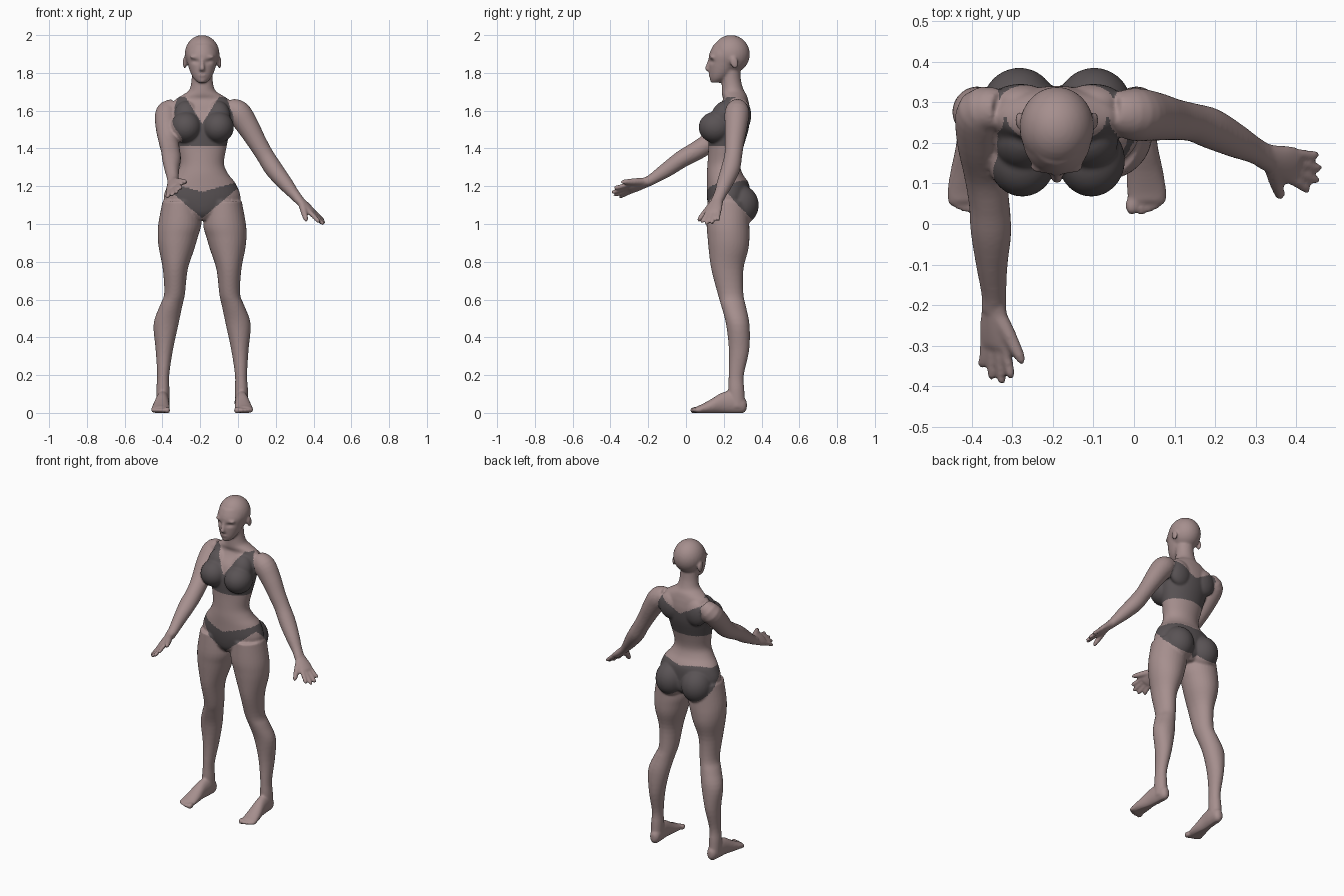
import bpy, bmesh, math
from mathutils import Vector, Matrix
from mathutils.geometry import intersect_point_line

CX = -0.19                     # the body's own centre line
X, Y, Z = Vector((1, 0, 0)), Vector((0, 1, 0)), Vector((0, 0, 1))
bm = bmesh.new()


def smooth_rings(rings, steps=4):
    """Catmull-Rom through (x, y, z, half width, half depth) rings."""
    p = [rings[0]] + list(rings) + [rings[-1]]
    out = []
    for i in range(1, len(p) - 2):
        for k in range(steps):
            t = k / steps
            out.append([0.5 * (2 * b + (c - a) * t + (2 * a - 5 * b + 4 * c - d) * t * t
                               + (3 * b - a - 3 * c + d) * t ** 3)
                        for a, b, c, d in zip(*p[i - 1:i + 3])])
    return out + [list(rings[-1])]


def tube(rings, side=X, axis=None, cx=0.0, sign=1, n=24):
    """Closed loft of ellipses; axis fixes the ring direction."""
    rs = smooth_rings(rings)
    loops = []
    for i, r in enumerate(rs):
        c = Vector(r[:3])
        a, b = max(r[3], 0.002), max(r[4], 0.002)
        t = axis or (Vector(rs[min(i + 1, len(rs) - 1)][:3]) - Vector(rs[max(i - 1, 0)][:3])).normalized()
        s = (side - t * side.dot(t)).normalized()
        f = t.cross(s)
        loop = []
        for k in range(n):
            w = 2 * math.pi * k / n
            v = c + s * a * math.cos(w) + f * b * math.sin(w)
            loop.append(bm.verts.new((cx + sign * v.x, v.y, v.z)))
        loops.append(loop)
    faces = [bm.faces.new(loops[0]), bm.faces.new(loops[-1])]
    for p, q in zip(loops, loops[1:]):
        for k in range(n):
            faces.append(bm.faces.new((p[k], p[(k + 1) % n], q[(k + 1) % n], q[k])))
    bmesh.ops.recalc_face_normals(bm, faces=faces)


def ball(u, y, z, rx, ry, rz, tilt=0.0):
    """Ellipsoid, mirrored across the centre line when off it."""
    for s in ((1, -1) if u else (1,)):
        m = Matrix.Translation((CX + s * u, y, z)) @ Matrix.Rotation(tilt, 4, 'X') @ Matrix.Diagonal((rx, ry, rz, 1))
        bmesh.ops.create_uvsphere(bm, u_segments=28, v_segments=18, radius=1, matrix=m)


def hand(wrist, tip, side, thumb_tip):
    """Palm, four fingers and thumb; side points toward the thumb."""
    w, e, th = Vector(wrist), Vector(tip), Vector(thumb_tip)
    length = (e - w).length
    d = (e - w).normalized()
    s = (side - d * side.dot(d)).normalized()
    at = lambda f, o=0.0: w + d * length * f + s * o
    palm = [(-0.1, 0.030, 0.024), (0.12, 0.036, 0.023), (0.34, 0.044, 0.021), (0.52, 0.044, 0.017), (0.57, 0.036, 0.01)]
    tube([(*at(f), a, b) for f, a, b in palm], side=s)
    for off, reach in ((0.034, 0.93), (0.012, 1.02), (-0.011, 0.99), (-0.033, 0.87)):
        tube([(*at(0.42, off * 0.9), 0.013, 0.013), (*at(0.7, off * 1.1), 0.0125, 0.0125),
              (*at(reach - 0.06, off * 1.3), 0.011, 0.011), (*at(reach, off * 1.32), 0.004, 0.004)], side=s, n=12)
    base = at(0.15, 0.018)
    ring = lambda f, r: (*base.lerp(th, f), r, r)
    tube([ring(0, 0.02), ring(0.45, 0.018), ring(0.88, 0.0125), ring(1, 0.004)], side=d, n=12)


# torso and neck
torso = [(1.02, .225, .05, .07), (1.06, .23, .15, .105), (1.13, .225, .203, .113), (1.21, .222, .18, .112),
         (1.265, .205, .138, .095), (1.32, .2, .116, .086), (1.40, .21, .128, .092), (1.50, .225, .148, .106),
         (1.58, .24, .158, .1), (1.63, .257, .155, .078), (1.66, .262, .14, .066), (1.685, .255, .10, .065),
         (1.71, .247, .068, .058), (1.76, .24, .056, .051), (1.82, .235, .055, .052)]
tube([(0, y, z, a, b) for z, y, a, b in torso], axis=Z, cx=CX, n=40)
ball(.085, .157, 1.512, .083, .09, .083)           # breasts
ball(.082, .195, 1.57, .068, .062, .085, -0.35)    # upper chest
ball(.092, .286, 1.10, .094, .099, .106)           # buttocks
ball(.09, .30, 1.575, .075, .045, .085)            # shoulder blades

# head
ball(0, .238, 1.899, .092, .1, .101)
face = [(1.748, .16, .022, .026), (1.768, .172, .043, .045), (1.80, .188, .061, .065), (1.85, .205, .077, .084),
        (1.90, .215, .085, .092), (1.95, .226, .07, .08)]
tube([(0, y, z, a, b) for z, y, a, b in face], axis=Z, cx=CX, n=32)
tube([(0, .128, 1.875, .009, .01), (0, .119, 1.845, .011, .012), (0, .113, 1.82, .015, .013),
      (0, .122, 1.808, .012, .008)], axis=Z, cx=CX, n=14)           # nose
ball(0, .131, 1.788, .024, .011, .010)             # lips
ball(0, .145, 1.762, .022, .018, .014)             # chin
ball(.036, .142, 1.884, .03, .018, .010)           # brows
ball(.092, .255, 1.855, .010, .021, .033, 0.2)     # ears

# legs and feet, mirrored
leg = [(.115, .222, 1.12, .095, .108), (.119, .222, 1.0, .113, .113), (.129, .225, .93, .106, .111),
       (.135, .225, .865, .093, .105), (.142, .219, .76, .066, .085), (.146, .236, .63, .055, .068),
       (.165, .252, .565, .060, .065), (.191, .274, .47, .066, .062), (.20, .281, .335, .046, .054),
       (.206, .266, .2, .032, .040), (.208, .266, .12, .035, .043), (.208, .27, .03, .034, .044)]
foot = [(.205, .322, .04, .012, .02), (.205, .303, .042, .030, .043), (.207, .25, .056, .035, .06),
        (.212, .19, .052, .037, .055), (.217, .13, .033, .045, .038), (.221, .08, .02, .049, .024),
        (.222, .055, .017, .045, .017)]
for sg in (1, -1):
    tube(leg, axis=Z, cx=CX, sign=sg, n=32)
    tube(foot, axis=Y, cx=CX, sign=sg)
for u, y, r in ((.185, .046, .018), (.208, .044, .013), (.227, .050, .012), (.244, .058, .012), (.259, .068, .012)):
    ball(u, y, .014, r * .9, .024, r)              # toes

# arms: one hanging outward, one reaching forward
tube([(-.05, .275, 1.615, .05, .05), (0, .27, 1.59, .065, .066), (.05, .265, 1.52, .06, .060),
      (.10, .257, 1.435, .051, .051), (.145, .25, 1.36, .047, .047), (.19, .235, 1.29, .05, .048),
      (.25, .205, 1.215, .042, .040), (.295, .182, 1.16, .033, .030), (.33, .163, 1.12, .032, .024)], side=Y)
hand((.325, .165, 1.125), (.457, .122, 1.0), Vector((-.25, -.95, -.1)), (.362, .062, 1.015))
tube([(-.33, .28, 1.615, .05, .05), (-.372, .275, 1.588, .064, .062), (-.377, .21, 1.52, .06, .06),
      (-.367, .13, 1.438, .053, .053), (-.357, .055, 1.387, .05, .05), (-.352, -.02, 1.345, .05, .046),
      (-.35, -.1, 1.289, .039, .040), (-.345, -.17, 1.243, .031, .030), (-.345, -.21, 1.22, .031, .025)])
hand((-.345, -.20, 1.225), (-.338, -.388, 1.158), Vector((.7, .1, .6)), (-.272, -.345, 1.222))

# fuse the parts into one skin
mesh = bpy.data.meshes.new("parts")
bm.to_mesh(mesh)
bm.free()
body = bpy.data.objects.new("body", mesh)
bpy.context.collection.objects.link(body)
rem = body.modifiers.new("fuse", 'REMESH')
rem.mode = 'VOXEL'
rem.voxel_size = 0.0065
sm = body.modifiers.new("soften", 'SMOOTH')
sm.factor, sm.iterations = 0.5, 5
dg = bpy.context.evaluated_depsgraph_get()
skin_mesh = bpy.data.meshes.new_from_object(body.evaluated_get(dg))
body.modifiers.clear()
body.data = skin_mesh
skin_mesh.name = "body"
bpy.data.meshes.remove(mesh)

# eye sockets, and flat soles on the ground
for v in skin_mesh.vertices:
    u = abs(v.co.x - CX)
    if v.co.z > 1.8 and v.co.y < .2:
        d2 = ((u - .036) / .02) ** 2 + ((v.co.z - 1.86) / .011) ** 2
        v.co.y += .010 * math.exp(-d2)
    v.co.z = max(v.co.z, 0.0)


def material(name, rgb):
    m = bpy.data.materials.new(name)
    m.diffuse_color = (*rgb, 1)
    skin_mesh.materials.append(m)


skin_mesh.materials.clear()
material("skin", (.38, .275, .27))
material("dark cloth", (.10, .086, .09))

upper_arms = [(Vector((-.38, .275, 1.59)), Vector((-.357, .055, 1.385))),
              (Vector((.01, .27, 1.59)), Vector((.145, .25, 1.36)))]


def on_arm(p):
    for a, b in upper_arms:
        q, t = intersect_point_line(p, a, b)
        if (p - a.lerp(b, min(max(t, 0), 1))).length < .069:
            return True
    return False


def is_top(p, u):
    if not 1.415 < p.z < 1.672 or u > .19 or p.y < .05:
        return False
    if u > .182 - max(p.z - 1.53, 0) * .38:            # armholes
        return False
    if p.y < .265 and u < (p.z - 1.53) * .62:          # V neckline
        return False
    if p.y >= .265 and p.z > 1.56 + .55 * u:           # back band
        return False
    return not on_arm(p)


def is_briefs(p, u):
    if u > .26 or p.y < .05:
        return False
    low = min(1.03 + .85 * u, 1.18 - 1.05 * (p.y - .2))
    return low < p.z < min(1.17 + .28 * u + max(p.y - .25, 0) * .6, 1.23)


# clothing by region
for f in skin_mesh.polygons:
    u = abs(f.center.x - CX)
    f.material_index = int(is_top(f.center, u) or is_briefs(f.center, u))
    f.use_smooth = True
